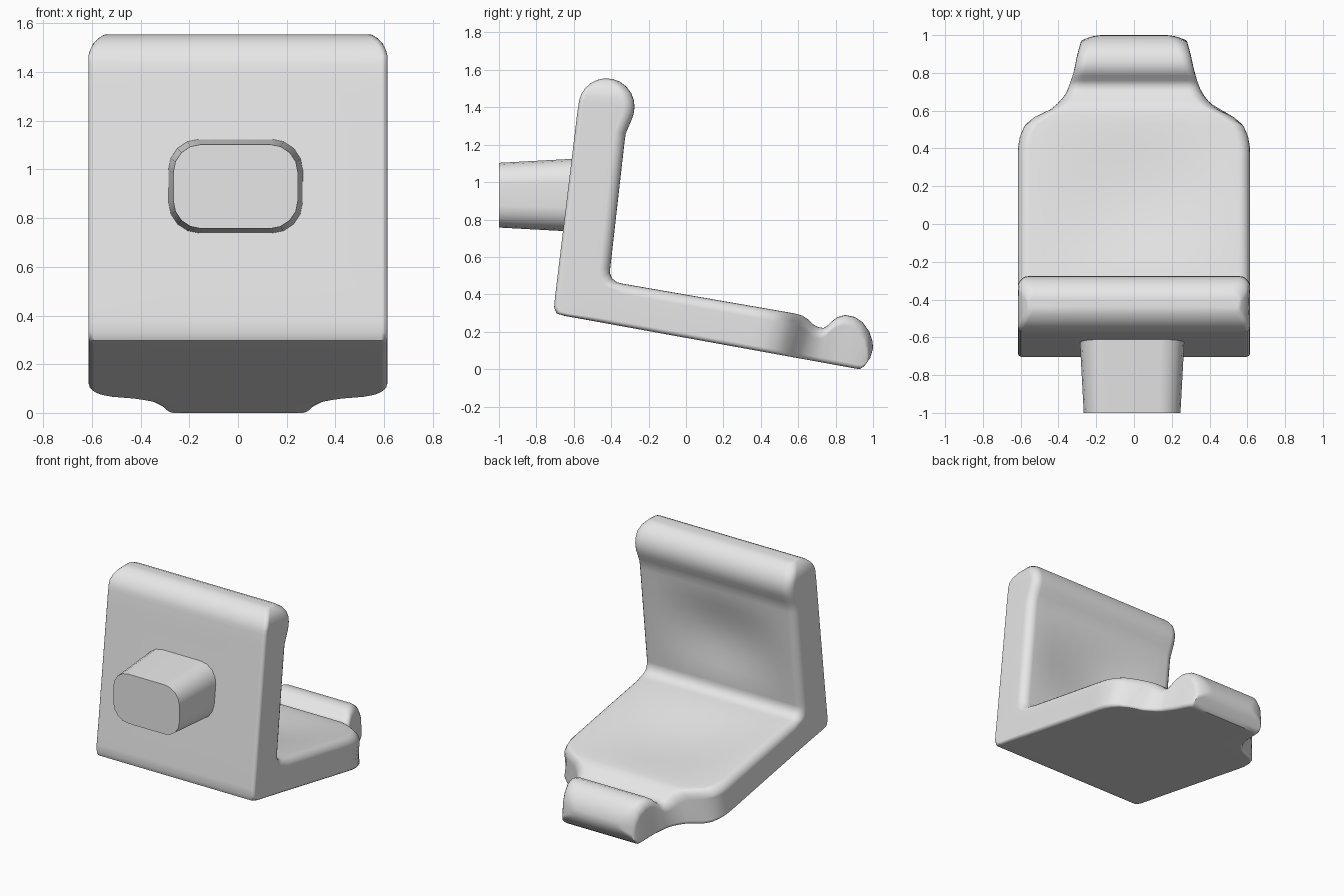
import bpy, bmesh, math
from mathutils import Vector

cube = bpy.data.objects.get("Cube")
if cube:
    bpy.data.objects.remove(cube, do_unlink=True)

grey = bpy.data.materials.new("plain_grey")
grey.use_nodes = True
grey.diffuse_color = (0.8, 0.8, 0.8, 1)
grey.node_tree.nodes["Principled BSDF"].inputs["Base Color"].default_value = (0.8, 0.8, 0.8, 1)


def interp(table, t):
    """Piecewise linear lookup."""
    if t <= table[0][0]:
        return table[0][1]
    for (a, va), (b, vb) in zip(table, table[1:]):
        if t <= b:
            return va + (vb - va) * (t - a) / (b - a)
    return table[-1][1]


def loft(name, rings):
    """Skin closed rings of equal length and cap both ends."""
    bm = bmesh.new()
    loops = [[bm.verts.new(p) for p in ring] for ring in rings]
    for a, b in zip(loops, loops[1:]):
        for i in range(len(a)):
            j = (i + 1) % len(a)
            bm.faces.new((a[i], a[j], b[j], b[i]))
    bm.faces.new(loops[0])
    bm.faces.new(loops[-1])
    bmesh.ops.recalc_face_normals(bm, faces=bm.faces)
    mesh = bpy.data.meshes.new(name)
    bm.to_mesh(mesh)
    bm.free()
    mesh.materials.append(grey)
    obj = bpy.data.objects.new(name, mesh)
    bpy.context.collection.objects.link(obj)
    bpy.ops.object.select_all(action="DESELECT")
    obj.select_set(True)
    bpy.context.view_layer.objects.active = obj
    bpy.ops.object.shade_smooth_by_angle(angle=math.radians(42))
    obj.modifiers.new("even_shading", "WEIGHTED_NORMAL").keep_sharp = True
    return obj


# Half width of the body: necks in along the plate, rounded at the top
PLAN = [(0.4, .615), (.46, .605), (.52, .58), (.56, .54), (.6, .45), (.65, .39),
        (.7, .355), (.8, .32), (.9, .3), (.97, .28), (1, .23)]
CROWN = [(1.47, .615), (1.51, .6), (1.535, .58), (1.56, .54)]


def half_width(p):
    return min(interp(PLAN, p.x), interp(CROWN, p.y))


def section(outer, inner, dish):
    """Ring across the body: crisp outer edges, soft inner edges, dished face."""
    outer, inner = Vector(outer), Vector(inner)
    thick = (inner - outer).length
    n = (inner - outer) / thick
    r_out, r_in = min(.025, .45 * thick), min(.06, .45 * thick)
    half = []

    def add(h, inset, f=1):
        p = outer + n * h
        half.append((f * (half_width(p) - inset), p.x, p.y))

    add(0, r_out, 0)
    add(0, r_out, .5)
    for k in range(4):
        a = k * math.pi / 6
        add(r_out * (1 - math.cos(a)), r_out * (1 - math.sin(a)))
    for k in range(6):
        a = k * math.pi / 10
        add(thick - r_in + r_in * math.sin(a), r_in * (1 - math.cos(a)))
    for f in (.85, .7, .5, .25, 0):
        add(thick - dish * (1 - f * f) ** 2, r_in, f)
    return half + [(-x, y, z) for x, y, z in reversed(half[1:-1])]


def panel(o0, o1, i0, i1, steps, depth):
    """Stations along a flat panel whose inner face is gently dished."""
    out = []
    for k in range(steps + 1):
        t = k / steps
        out.append((Vector(o0).lerp(Vector(o1), t), Vector(i0).lerp(Vector(i1), t),
                    depth * math.sin(math.pi * t) ** 1.5 if 0 < t < 1 else 0))
    return out


def under(y):
    """Point on the sloping underside."""
    return (y, max(0, .285 - .181 * (y + .65)))


stations = []
# Top roll
for a_out, a_in in ((96, 78), (110, 62), (125, 45), (140, 28), (155, 12), (168, -2), (178, -14)):
    pair = [(-.425 + .15 * math.cos(math.radians(a)), 1.405 + .15 * math.sin(math.radians(a)))
            for a in (a_out, a_in)]
    stations.append((*pair, 0))
stations += [((-.58, 1.38), (-.288, 1.34), 0), ((-.585, 1.34), (-.305, 1.3), 0),
             ((-.591, 1.29), (-.322, 1.26), 0)]
# Upright panel
stations += panel((-.597, 1.24), (-.684, .52), (-.328, 1.22), (-.405, .54), 12, .05)
# Bend
stations += [((-.701, .38), (-.407, .515), 0), ((-.705, .33), (-.395, .485), 0),
             ((-.693, .298), (-.37, .465), 0), (under(-.65), (-.34, .457), 0)]
# Sloping panel
stations += panel(under(-.45), under(.52), (-.31, .452), (.58, .298), 18, .035)
# Groove and front roll
lip = [(.56, .62, .287), (.6, .655, .265), (.63, .68, .24), (.66, .705, .225), (.69, .735, .22),
       (.715, .76, .235), (.74, .785, .26), (.76, .81, .278), (.79, .85, .29), (.82, .9, .28),
       (.85, .945, .25), (.88, .98, .2), (.905, .997, .15), (.93, 1, .11)]
stations += [(under(yo), (yi, zi), 0) for yo, yi, zi in lip]
stations.append(((.955, .018), (.985, .06), 0))

loft("angled_body", [section(*s) for s in stations])


# Tapered peg on the front face
def peg_ring(y, hx, hz, r):
    ring = []
    for q, (sx, sz) in enumerate(((1, 1), (-1, 1), (-1, -1), (1, -1))):
        for k in range(5):
            a = math.pi / 2 * (q + k / 4)
            ring.append((-.01 + sx * (hx - r) + r * math.cos(a), y,
                         .93 + sz * (hz - r) + r * math.sin(a)))
    return ring


loft("mounting_peg", [peg_ring(-1, .256, .173, .115), peg_ring(-.54, .281, .198, .13)])
